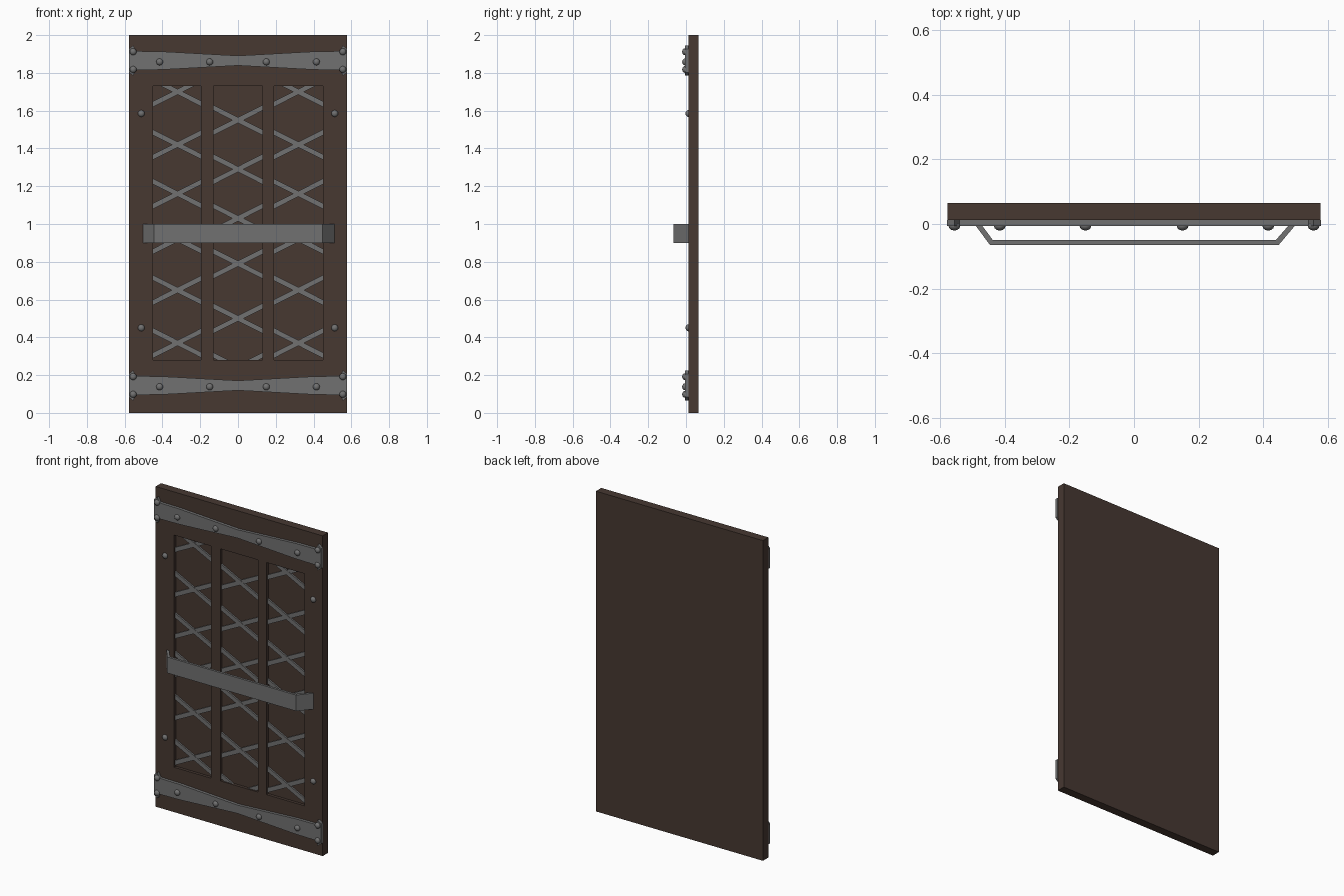
import bpy, bmesh, math
from mathutils import Matrix

cube = bpy.data.objects.get("Cube")
if cube:
    bpy.data.objects.remove(cube)


def material(name, color):
    m = bpy.data.materials.new(name)
    m.use_nodes = True
    m.diffuse_color = color
    m.node_tree.nodes["Principled BSDF"].inputs["Base Color"].default_value = color
    return m


WOOD = material("dark brown wood", (0.063, 0.040, 0.031, 1))
IRON = material("grey iron", (0.165, 0.165, 0.165, 1))


def finish(name, bm, mat):
    bmesh.ops.recalc_face_normals(bm, faces=bm.faces)
    mesh = bpy.data.meshes.new(name)
    bm.to_mesh(mesh)
    bm.free()
    mesh.materials.append(mat)
    ob = bpy.data.objects.new(name, mesh)
    bpy.context.collection.objects.link(ob)
    return ob


def prism(bm, points, offset):
    """Extrude a closed 3D outline along an offset."""
    face = bm.faces.new([bm.verts.new(p) for p in points])
    new = bmesh.ops.extrude_face_region(bm, geom=[face])["geom"]
    bmesh.ops.translate(bm, vec=offset, verts=[v for v in new if isinstance(v, bmesh.types.BMVert)])


def plate(bm, outline, y0, y1):
    """Upright plate from an x-z outline."""
    prism(bm, [(x, y0, z) for x, z in outline], (0, y1 - y0, 0))


def box(bm, x0, x1, z0, z1, y0, y1):
    plate(bm, [(x0, z0), (x1, z0), (x1, z1), (x0, z1)], y0, y1)


HALF, FRONT, MID, BACK = 0.577, 0.012, 0.03, 0.065
LOW, HIGH = 0.28, 1.73

# Solid back board
bm = bmesh.new()
box(bm, -HALF, HALF, 0, 2, MID, BACK)
finish("back_board", bm, WOOD)

# Front frame with three tall openings
bm = bmesh.new()
box(bm, -HALF, HALF, 0, LOW, FRONT, MID)
box(bm, -HALF, HALF, HIGH, 2, FRONT, MID)
for x0, x1 in [(-HALF, -0.45), (-0.195, -0.13), (0.13, 0.19), (0.45, HALF)]:
    box(bm, x0, x1, LOW, HIGH, FRONT, MID)
finish("front_frame", bm, WOOD)

# Crossed bars inside the openings
side_rows = [1.70, 1.42, 1.16, 0.92, 0.65, 0.37]
middle_rows = [1.55, 1.29, 1.03, 0.79, 0.50, 0.24]
bm = bmesh.new()
for cx, rows in [(-0.32, side_rows), (0, middle_rows), (0.32, side_rows)]:
    for z in rows:
        for s in (-1, 1):
            w, rise, t = 0.135, 0.068 * s, 0.015
            plate(bm, [(cx - w, z - rise - t), (cx + w, z + rise - t),
                       (cx + w, z + rise + t), (cx - w, z - rise + t)],
                  0.021 + 0.001 * s, MID)
finish("lattice_bars", bm, IRON)

# Waisted straps with flared ends
right_half = [(0, 0.026), (0.40, 0.048), (0.54, 0.05), (0.555, 0.08), (0.578, 0.062)]
upper = [(-x, z) for x, z in reversed(right_half[1:])] + right_half
outline = upper + [(x, -z) for x, z in reversed(upper)]
STRAPS = {"lower_strap": 0.145, "upper_strap": 1.865}
for name, cz in STRAPS.items():
    bm = bmesh.new()
    plate(bm, [(x, z + cz) for x, z in outline], -0.006, FRONT)
    finish(name, bm, IRON)

# Round rivets on straps and frame
spots = [(s * x, cz + dz, -0.006) for cz in STRAPS.values() for s in (-1, 1)
         for x, dz in [(0.555, 0.047), (0.555, -0.047), (0.415, -0.007), (0.15, -0.007)]]
spots += [(s * 0.512, z, FRONT) for s in (-1, 1) for z in (0.45, 1.585)]
bm = bmesh.new()
for x, z, y in spots:
    bmesh.ops.create_uvsphere(bm, u_segments=12, v_segments=8, radius=0.018,
                              matrix=Matrix.Translation((x, y, z)) @ Matrix.Diagonal((1, 0.8, 1, 1)))
for f in bm.faces:
    f.smooth = True
finish("rivets", bm, IRON)

# Bent pull bar standing off the front
outer = [(-0.502, FRONT), (-0.445, -0.065), (0.447, -0.065), (0.512, FRONT)]
inner = [(0.492, FRONT), (0.438, -0.050), (-0.436, -0.050), (-0.482, FRONT)]
bm = bmesh.new()
prism(bm, [(x, y, 0.90) for x, y in outer + inner], (0, 0, 0.10))
finish("pull_bar", bm, IRON)
